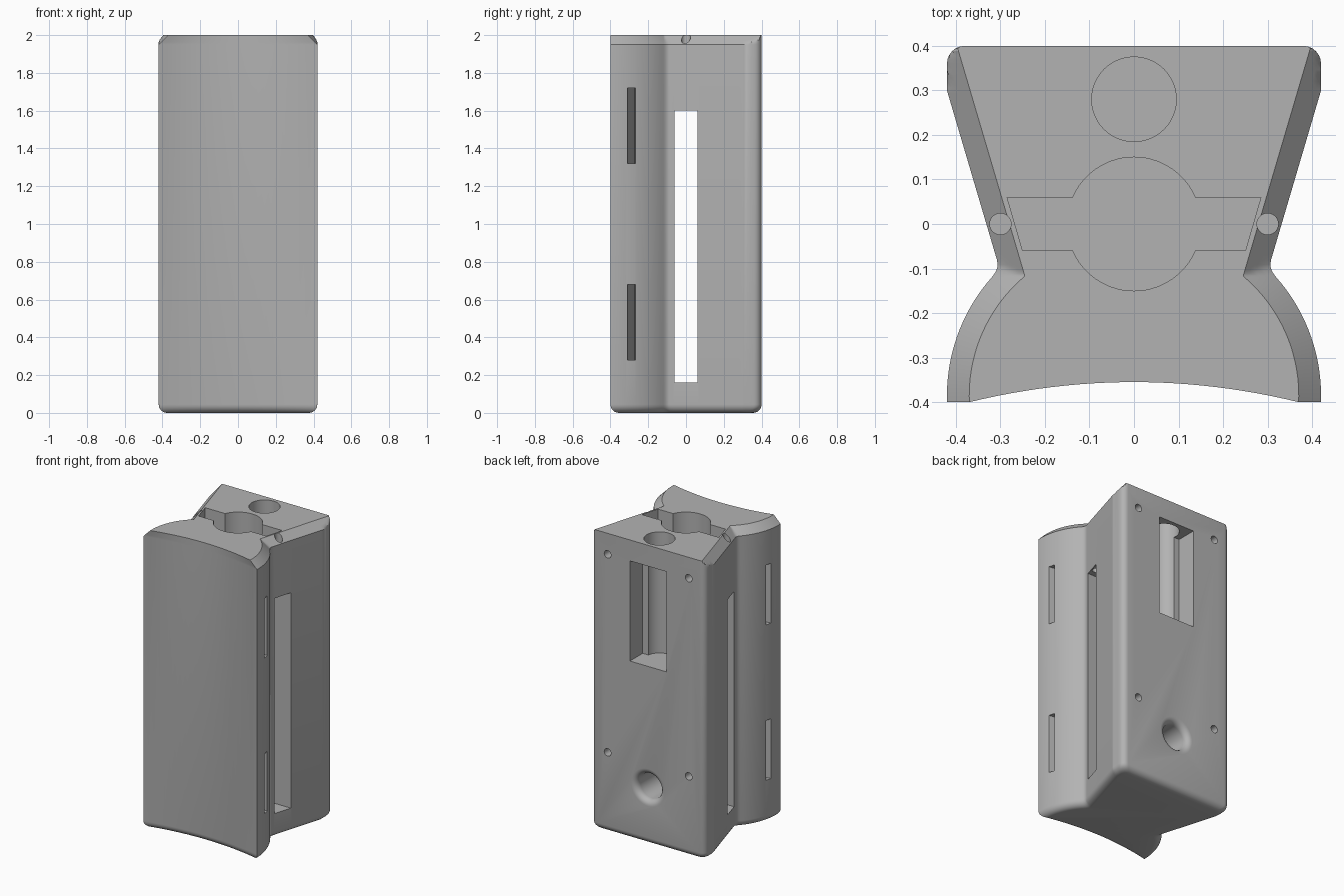
import bpy, bmesh, math

if "Cube" in bpy.data.objects:
    bpy.data.objects.remove(bpy.data.objects["Cube"])

grey = bpy.data.materials.new("plain grey")
grey.diffuse_color = (0.45, 0.45, 0.45, 1)
grey.use_nodes = True
grey.node_tree.nodes["Principled BSDF"].inputs["Base Color"].default_value = grey.diffuse_color


def loft(name, loops):
    """Closed solid through matching loops of 3D points."""
    bm = bmesh.new()
    rings = [[bm.verts.new(p) for p in loop] for loop in loops]
    n = len(rings[0])
    for a, b in zip(rings, rings[1:]):
        for i in range(n):
            j = (i + 1) % n
            bm.faces.new((a[i], a[j], b[j], b[i]))
    bm.faces.new(rings[0][::-1])
    bm.faces.new(rings[-1])
    bmesh.ops.recalc_face_normals(bm, faces=bm.faces)
    me = bpy.data.meshes.new(name)
    bm.to_mesh(me)
    bm.free()
    ob = bpy.data.objects.new(name, me)
    bpy.context.collection.objects.link(ob)
    me.materials.append(grey)
    return ob


def prism(name, outline, z0, z1):
    return loft(name, [[(x, y, z) for x, y in outline] for z in (z0, z1)])


def box(name, x0, x1, y0, y1, z0, z1):
    return prism(name, [(x0, y0), (x1, y0), (x1, y1), (x0, y1)], z0, z1)


def circle(cx, cy, r, n=48):
    return [(cx + r * math.cos(2 * math.pi * i / n),
             cy + r * math.sin(2 * math.pi * i / n)) for i in range(n)]


def bore(name, x, z, stations, n=48):
    """Round cutter along y, given (y, radius) stations."""
    return loft(name, [[(px, y, pz) for px, pz in circle(x, z, r, n)]
                       for y, r in stations])


# Body outline: bulged front flanks, waist, flared rear, rounded rear corners
def half_width(y, side, base, hi):
    d = side + base
    r = 0.4 - d
    arc = 0.02 + math.sqrt(max(r * r - (y + 0.385) ** 2, 0))
    line = 0.305 + 0.295 * (y + 0.09) - 1.04 * d
    k = 0.025 * max(0.02, 1 - side / 0.05)
    h = max(k - abs(arc - line), 0) / k
    waist = max(arc, line) + h * h * k / 4
    rc = 0.04
    t = max(y - (hi - rc), 0)
    corner = 0.42 - base - rc + math.sqrt(max(rc * rc - t * t, 0))
    return min(waist, corner)


T = sorted({i / 60 for i in range(58)}
           | {0.35, 0.355, 0.36, 0.37, 0.375, 0.38, 0.385, 0.875}
           | {0.95 + 0.05 * math.sin(math.radians(a)) for a in range(0, 91, 15)})


def body_loop(z, side=0.0, base=0.0):
    lo, hi = -0.4 + base, 0.4 - base
    right = []
    for t in T:
        y = lo + t * (hi - lo)
        right.append((half_width(y, side, base, hi), y, z))
    left = [(-x, y, z) for x, y, z in reversed(right)]
    w = right[0][0]
    front = [(w * u, lo + 0.045 * (1 - u * u), z)
             for u in (-1 + i / 12 for i in range(1, 24))]
    return right + left + front


levels = []
R = 0.045
for i in range(7):  # rounded foot
    a = math.radians(15 * i)
    levels.append(body_loop(R * (1 - math.cos(a)), base=R * (1 - math.sin(a))))
for i in range(5):  # chamfered top flanks
    levels.append(body_loop(1.95 + 0.0125 * i, side=0.0125 * i))
body = loft("body", levels)

cutters = [
    # main well, its side wings and the through slot
    prism("main_well", circle(0, 0, 0.15, 72), 0.16, 2.1),
    prism("well_wings", [(-0.25, -0.06), (0.25, -0.06), (0.285, 0.06), (-0.285, 0.06)],
          0.161, 2.1),
    box("through_slot", -0.6, 0.6, -0.06, 0.06, 0.16, 1.6),
    # rear well and rear window
    prism("rear_well", circle(0, 0.28, 0.095), 1.19, 2.1),
    box("rear_window", -0.135, 0.135, 0.265, 0.5, 1.19, 1.86),
    # rear port with rounded lip
    bore("rear_port", 0, 0.38, [(0.0, 0.085)]
         + [(0.36 + 0.04 * math.sin(math.radians(a)),
             0.085 + 0.04 * (1 - math.cos(math.radians(a)))) for a in range(0, 91, 15)]
         + [(0.45, 0.125)]),
]
for s in (-1, 1):
    # vertical wire holes and rear screw holes
    cutters.append(prism("wire_hole", circle(0.3 * s, 0, 0.024, 24), 1.5, 2.1))
    for z in (0.535, 1.86):
        cutters.append(bore("screw_hole", 0.3 * s, z, [(0.28, 0.025), (0.5, 0.025)], 24))
# bowed strap channels running side to side
xs = [-0.5 + i / 20 for i in range(21)]
for z in (0.28, 1.32):
    bow = [(x, -0.267 - 0.255 * x * x) for x in xs]
    strip = bow + [(x, y + 0.04) for x, y in reversed(bow)]
    cutters.append(prism("strap_channel", strip, z, z + 0.4))

# Cut all openings
bpy.context.view_layer.objects.active = body
for c in cutters:
    m = body.modifiers.new(c.name, "BOOLEAN")
    m.operation, m.solver, m.object = "DIFFERENCE", "EXACT", c
    bpy.ops.object.modifier_apply(modifier=m.name)
    bpy.data.objects.remove(c)

bpy.ops.object.select_all(action="DESELECT")
body.select_set(True)
bpy.ops.object.shade_smooth_by_angle(angle=math.radians(30))
